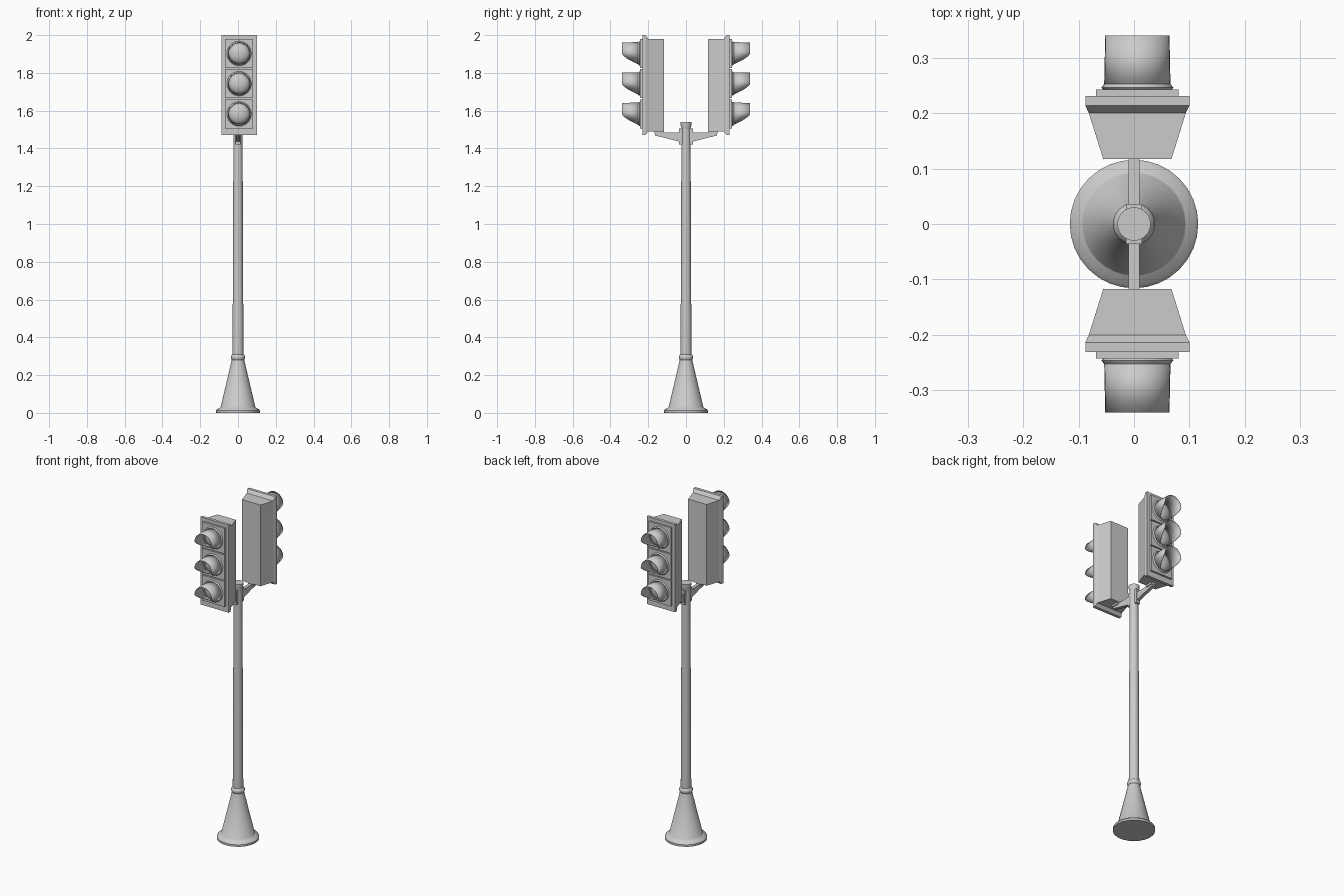
import bpy, bmesh
from math import sin, cos, pi, radians

if "Cube" in bpy.data.objects:
    bpy.data.objects.remove(bpy.data.objects["Cube"])

CX = 0.006                       # heads sit slightly off the pole axis
LAMPS = (1.903, 1.743, 1.583)    # lamp centre heights


def finish(name, bm, mirror=False, smooth=True, thick=0):
    bmesh.ops.recalc_face_normals(bm, faces=bm.faces)
    me = bpy.data.meshes.new(name)
    bm.to_mesh(me)
    bm.free()
    ob = bpy.data.objects.new(name, me)
    bpy.context.collection.objects.link(ob)
    if smooth:
        bpy.ops.object.select_all(action='DESELECT')
        ob.select_set(True)
        bpy.context.view_layer.objects.active = ob
        bpy.ops.object.shade_smooth_by_angle(angle=radians(35))
    if thick:
        m = ob.modifiers.new("thickness", 'SOLIDIFY')
        m.thickness = thick
        m.offset = 0
    if mirror:
        m = ob.modifiers.new("mirror", 'MIRROR')
        m.use_axis = (False, True, False)
        m.use_mirror_merge = False
    return ob


def loft(bm, rings, cap_start=True, cap_end=True):
    rows = [[bm.verts.new(p) for p in r] for r in rings]
    n = len(rows[0])
    for a, b in zip(rows, rows[1:]):
        for i in range(n):
            j = (i + 1) % n
            bm.faces.new((a[i], a[j], b[j], b[i]))
    if cap_start:
        bm.faces.new(rows[0])
    if cap_end:
        bm.faces.new(rows[-1])


def circle_z(r, z, n=32):
    return [(r * cos(2 * pi * i / n), r * sin(2 * pi * i / n), z) for i in range(n)]


def circle_y(r, y, cz, n=32):
    return [(CX + r * cos(2 * pi * i / n), y, cz + r * sin(2 * pi * i / n)) for i in range(n)]


def rect(y, hw, z0, z1, cx=CX):
    return [(cx - hw, y, z0), (cx + hw, y, z0), (cx + hw, y, z1), (cx - hw, y, z1)]


# turned base, collar, pole and cap
def turned(name, profile):
    bm = bmesh.new()
    loft(bm, [circle_z(r, z) for r, z in profile])
    return finish(name, bm)


turned("base", [(0.116, 0), (0.116, 0.012), (0.110, 0.02), (0.094, 0.028),
                (0.092, 0.03), (0.032, 0.285)])
turned("collar", [(0.031, 0.278), (0.036, 0.285), (0.038, 0.294),
                  (0.036, 0.303), (0.029, 0.31)])
turned("pole", [(0.029, 0.28), (0.024, 1.51)])
turned("pole_cap", [(0.024, 1.50), (0.025, 1.51), (0.030, 1.53), (0.030, 1.54)])

# signal housing: tapered back, flared into the front flange
bm = bmesh.new()
loft(bm, [rect(0.117, 0.0615, 1.49, 1.98), rect(0.200, 0.0875, 1.49, 1.98),
          rect(0.214, 0.094, 1.472, 2.0), rect(0.231, 0.094, 1.472, 2.0)])
finish("signal_housing", bm, mirror=True, smooth=False)

# lamp doors
bm = bmesh.new()
for z in LAMPS:
    loft(bm, [rect(0.229, 0.0745, z - 0.077, z + 0.077),
              rect(0.243, 0.0745, z - 0.077, z + 0.077)])
finish("lamp_doors", bm, mirror=True, smooth=False)

# flared rings around the lenses
bm = bmesh.new()
for z in LAMPS:
    loft(bm, [circle_y(0.060, 0.241, z), circle_y(0.065, 0.246, z),
              circle_y(0.059, 0.254, z), circle_y(0.055, 0.254, z),
              circle_y(0.055, 0.241, z)], False, False)
finish("lens_rings", bm, mirror=True)

# domed lenses
bm = bmesh.new()
for z in LAMPS:
    loft(bm, [circle_y(0.055 * cos(t * pi / 14), 0.241 + 0.03 * sin(t * pi / 14), z)
              for t in range(7)])
finish("lenses", bm, mirror=True)


# visors: tubes whose lower half is cut back in a curve
def visor_tip(p):
    s = (p[2] + 0.0)
    return s


N = 32
bm = bmesh.new()
for z in LAMPS:
    back = circle_y(0.0585, 0.245, z, N)
    front = []
    for i, (x, y, h) in enumerate(circle_y(0.0565, 0.34, z, N)):
        low = max(0.0, -sin(2 * pi * i / N))
        front.append((x, 0.34 - 0.088 * low ** 1.5, h))
    loft(bm, [back, front], False, False)
finish("visors", bm, mirror=True, thick=0.003)

# bracket arms, tapered from pole to housing
bm = bmesh.new()
side = [(0.02, 1.485), (0.165, 1.485), (0.165, 1.468), (0.12, 1.458), (0.02, 1.432)]
loft(bm, [[(x, y, z) for y, z in side] for x in (-0.010, 0.010)])
finish("bracket_arms", bm, mirror=True, smooth=False)

# pads under the housings
bm = bmesh.new()
loft(bm, [rect(0.12, 0.016, 1.478, 1.494, 0), rect(0.168, 0.016, 1.478, 1.494, 0)])
finish("arm_pads", bm, mirror=True, smooth=False)

# clamp plates on the pole
bm = bmesh.new()
loft(bm, [rect(0.016, 0.014, 1.42, 1.505, 0), rect(0.036, 0.014, 1.42, 1.505, 0)])
finish("clamp_plates", bm, mirror=True, smooth=False)
